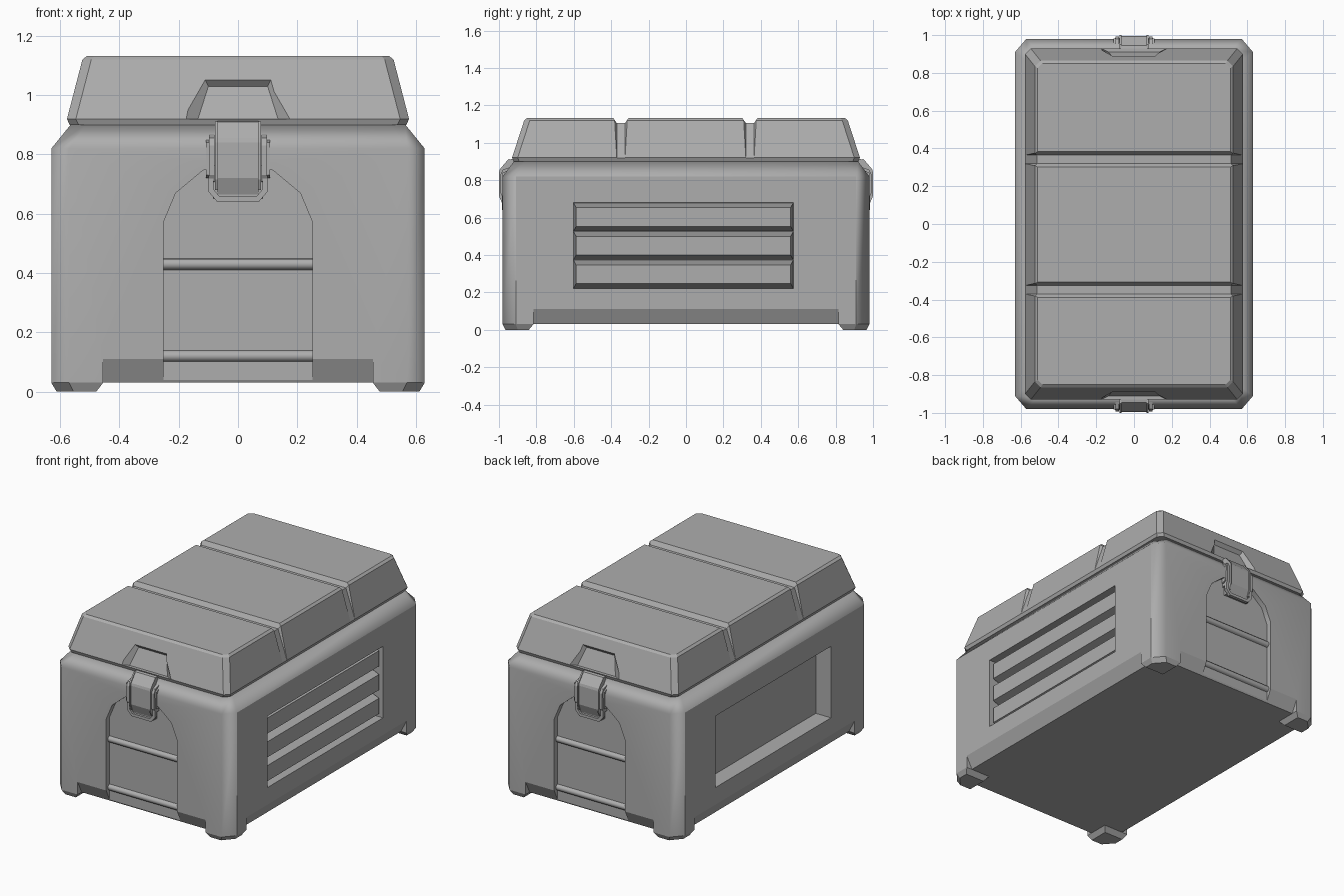
import bpy, bmesh
from math import radians

if "Cube" in bpy.data.objects:
    bpy.data.objects.remove(bpy.data.objects["Cube"])

# Dark grey plastic
grey = bpy.data.materials.new("dark_grey_plastic")
grey.diffuse_color = (.42, .42, .42, 1)
grey.use_nodes = True
grey.node_tree.nodes["Principled BSDF"].inputs["Base Color"].default_value = grey.diffuse_color


def loft(name, rings, mirror=""):
    """Skin equal-length rings of points and cap both ends."""
    bm = bmesh.new()
    vs = [[bm.verts.new(p) for p in r] for r in rings]
    n = len(rings[0])
    for a, b in zip(vs, vs[1:]):
        for i in range(n):
            j = (i + 1) % n
            bm.faces.new((a[i], a[j], b[j], b[i]))
    bm.faces.new(vs[0])
    bm.faces.new(vs[-1])
    bmesh.ops.recalc_face_normals(bm, faces=bm.faces)
    me = bpy.data.meshes.new(name)
    bm.to_mesh(me)
    bm.free()
    me.materials.append(grey)
    ob = bpy.data.objects.new(name, me)
    bpy.context.collection.objects.link(ob)
    if mirror:
        m = ob.modifiers.new("Mirror", 'MIRROR')
        m.use_axis = ["X" in mirror, "Y" in mirror, False]
    return ob


def prism_x(name, yz, x0, x1, mirror=""):
    return loft(name, [[(x, y, z) for y, z in yz] for x in (x0, x1)], mirror)


def prism_y(name, xz, y0, y1, mirror=""):
    return loft(name, [[(x, y, z) for x, z in xz] for y in (y0, y1)], mirror)


def octagon(hx, hy, cx, cy, z):
    q = [(hx, hy - cy), (hx - cx, hy)]
    return ([(x, y, z) for x, y in q] + [(-x, y, z) for x, y in q[::-1]]
            + [(-x, -y, z) for x, y in q] + [(x, -y, z) for x, y in q[::-1]])


def rect(x0, x1, z0, z1):
    return [(x0, z0), (x1, z0), (x1, z1), (x0, z1)]


def cut(ob, cutter):
    cutter.hide_render = True
    m = ob.modifiers.new("Cut", 'BOOLEAN')
    m.operation, m.solver, m.object = 'DIFFERENCE', 'EXACT', cutter
    bpy.context.view_layer.update()
    bpy.context.view_layer.objects.active = ob
    bpy.ops.object.modifier_apply(modifier=m.name)
    bpy.data.objects.remove(cutter)


def smooth(ob, angle):
    bpy.ops.object.select_all(action='DESELECT')
    ob.select_set(True)
    bpy.context.view_layer.objects.active = ob
    bpy.ops.object.shade_smooth_by_angle(angle=radians(angle))
    m = ob.modifiers.new("Weighted", 'WEIGHTED_NORMAL')
    m.keep_sharp = True


# Body shell with chamfered corners and shoulders
body = loft("body", [octagon(.63, .98, .06, .07, .03), octagon(.63, .98, .06, .07, .82),
                     octagon(.565, .92, .05, .06, .90)])


# Sloped undercut between the feet, on all four sides
def skirt(h):
    return [(-h - .04, .19), (-h + .04, .03), (h - .04, .03), (h + .04, .19),
            (h + .04, -.1), (-h - .04, -.1)]


cut(body, prism_x("skirt_cut_ends", skirt(.98), -.455, .455))
cut(body, prism_y("skirt_cut_sides", skirt(.63), -.815, .815))

# Recessed end panels under the latches
half = [(.252, -.1), (.252, .57), (.21, .67), (.12, .745), (.06, .77)]
cut(body, prism_y("end_panel_cut", half + [(-x, z) for x, z in half[::-1]], -1.1, -.945, "Y"))

# Long side recesses, slightly offset towards opposite ends
for s in (1, -1):
    cut(body, prism_y("side_recess_cut", [(s * x, z) for x, z in rect(.522, .75, .22, .68)],
                      -.588 - s * .014, .588 - s * .014))
smooth(body, 52)
co = body.data.vertices
for e in body.data.edges:
    pts = [co[v].co for v in e.vertices]
    low = all(p.z < .12 for p in pts)
    side = all(abs(abs(p.x) - .63) < .002 and abs(abs(p.y) - .91) < .002 for p in pts)
    if low or side:
        e.use_edge_sharp = True

# Corner feet
foot_top = [(.455, .815), (.63, .815), (.63, .91), (.57, .98), (.455, .98)]
foot_low = [(.478, .84), (.612, .84), (.612, .90), (.555, .965), (.478, .965)]
loft("corner_feet", [[(x, y, .03) for x, y in foot_top], [(x, y, 0) for x, y in foot_low]], "XY")

# Louvre slats in the right side recess only
for i in range(3):
    zc = .297 + .153 * i
    rings = []
    for x, hy, hz in ((.518, .588, .0767), (.612, .574, .05)):
        y0, y1 = -hy - .014, hy - .014
        rings.append([(x, y0, zc - hz), (x, y1, zc - hz), (x, y1, zc + hz), (x, y0, zc + hz)])
    loft(f"side_slat_{i + 1}", rings)

# Rounded horizontal ribs on the end panels
for name, z in (("upper_panel_rib", .43), ("lower_panel_rib", .12)):
    smooth(prism_x(name, [(-.94, z - .02), (-.955, z - .017), (-.963, z - .006),
                          (-.963, z + .006), (-.955, z + .017), (-.94, z + .02)],
                   -.252, .252, "Y"), 60)

# Lid with a thin lip, sloped sides and bevelled top
lid = loft("lid", [octagon(.568, .922, .03, .03, .90), octagon(.577, .93, .03, .03, .92),
                   octagon(.525, .865, .03, .03, 1.12), octagon(.51, .85, .025, .025, 1.132)])

# Two grooves over the lid, fading out down the sides
for yc in (-.348, .342):
    path = [((.587, .89), (.64, .89)), ((.513, 1.105), (.55, 1.16))]
    path += [((-a[0], a[1]), (-b[0], b[1])) for a, b in path[::-1]]
    cut(lid, loft("lid_groove_cut", [
        [(a[0], yc - .022, a[1]), (a[0], yc + .022, a[1]),
         (b[0], yc + .06, b[1]), (b[0], yc - .06, b[1])] for a, b in path]))

# Shallow finger recesses above the latches
floor = [(-.135, -.91, .92), (.135, -.91, .92), (.10, -.868, 1.03), (-.10, -.868, 1.03)]
face = [(-.175, -.93, .92), (.175, -.93, .92), (.11, -.886, 1.05), (-.11, -.886, 1.05)]
outer = [tuple(s + (s - f) * .5 for s, f in zip(p, q)) for p, q in zip(face, floor)]
outer = [(x, y, max(z, .92)) for x, y, z in outer]
cut(lid, loft("finger_recess_cut", [floor, outer], "Y"))
smooth(lid, 25)

# Latch strap with raised side rails
strap = [(-.915, .915), (-.945, .91), (-.99, .855), (-.994, .84), (-.994, .72), (-.972, .665),
         (-.95, .665), (-.95, .80)]
rail = [(-.915, .91), (-.95, .912), (-.996, .857), (-1.0, .84), (-1.0, .715), (-.985, .68),
        (-.95, .68), (-.95, .80)]
prism_x("latch_strap", strap, -.07, .07, "Y")
prism_x("latch_rails", rail, .067, .077, "XY")

# Wire-like bail below the strap
u_out = [(.1, .80), (.1, .675), (.07, .64)]
u_in = [(.082, .80), (.082, .682), (.062, .658)]
bail = (u_out + [(-x, z) for x, z in u_out[::-1]] + [(-x, z) for x, z in u_in]
        + u_in[::-1])
prism_y("latch_bail", bail, -.985, -.965, "Y")
prism_y("latch_base", rect(-.085, .085, .65, .80), -.97, -.94, "Y")

# Hinge ears and pin ends
prism_x("latch_ears", [(-.94, .70), (-.98, .71), (-.992, .73), (-.992, .83), (-.98, .855),
                       (-.94, .87)], .080, .098, "XY")
prism_x("latch_pins", [(-.955, .72), (-.982, .73), (-.982, .84), (-.955, .85)], .096, .108, "XY")
